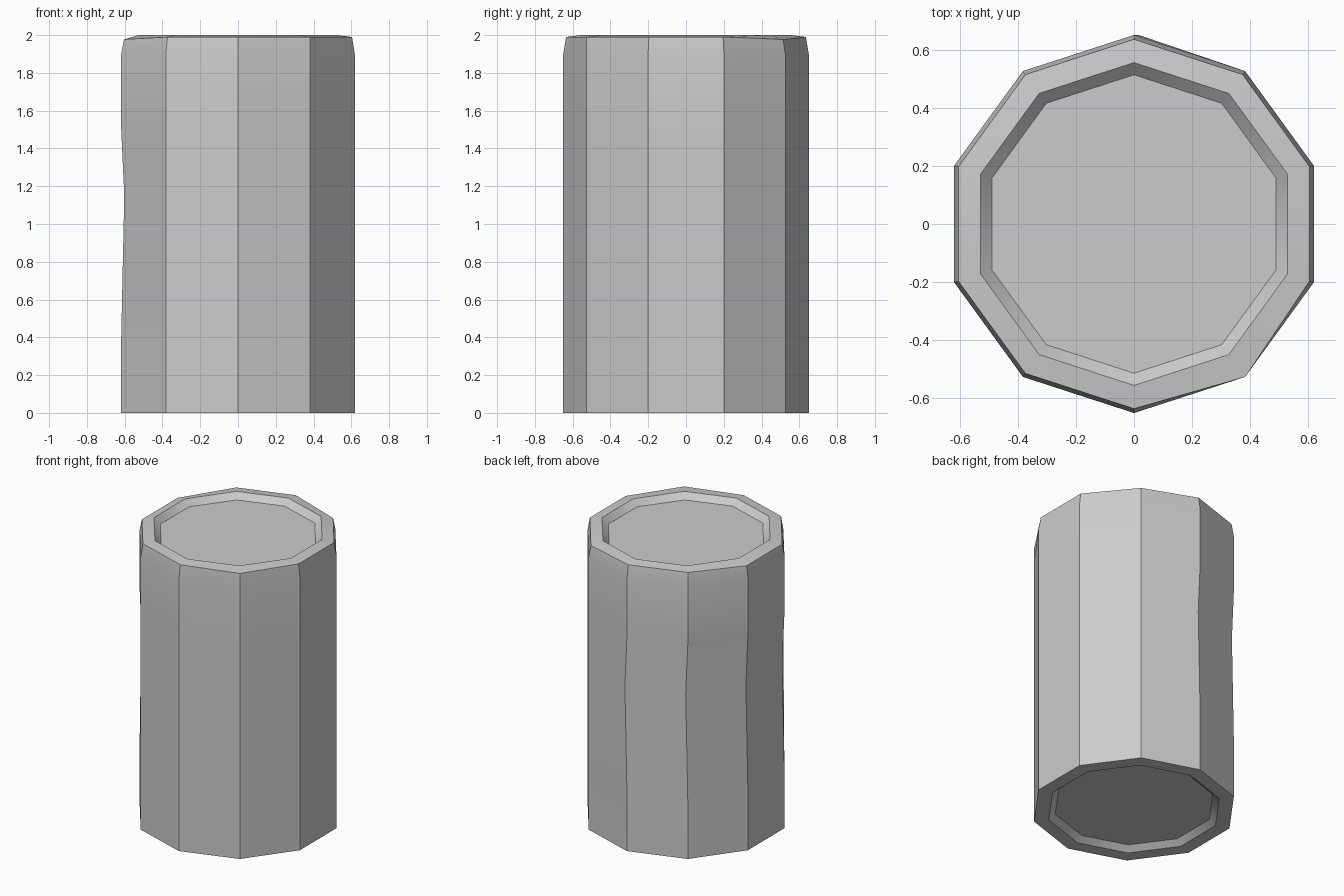
import bpy, bmesh, math
from mathutils import Vector

cube = bpy.data.objects.get("Cube")
if cube:
    bpy.data.objects.remove(cube, do_unlink=True)

SIDES = 10
DENTED = (2, 3, 4, 5)   # corners pushed in around the middle
DIPPED = (1, 4, 5)      # corners of the rim that sag slightly
SQUARE = 8              # corner without the top chamfer

grey = bpy.data.materials.new("can_grey")
grey.use_nodes = True
grey.diffuse_color = (0.6, 0.6, 0.6, 1)
grey.node_tree.nodes["Principled BSDF"].inputs["Base Color"].default_value = (0.6, 0.6, 0.6, 1)

# Can profile from the bottom recess up to the top recess: radius, height, kind
profile = [
    (0.513, 0.035, ""), (0.555, 0.0, ""), (0.65, 0.0, ""),
    (0.65, 0.4, ""), (0.65, 1.15, "dent"), (0.65, 1.5, ""),
    (0.65, 1.9, ""), (0.635, 1.99, "rim"),
    (0.555, 2.0, ""), (0.513, 1.96, ""),
]

bm = bmesh.new()


def corner(i, radius, z, kind):
    """One corner of a ring, with its small dent or sag."""
    if kind == "rim":
        if i == SQUARE:
            radius = 0.65
        if i in DIPPED:
            z -= 0.013
    angle = math.radians(18 + 36 * i)
    p = Vector((radius * math.cos(angle), radius * math.sin(angle), z))
    if kind == "dent" and i in DENTED:
        p.x += 0.016
    return bm.verts.new(p)


# Wall, rims and recess walls
rings = [[corner(i, *step) for i in range(SIDES)] for step in profile]
for low, high in zip(rings, rings[1:]):
    for i in range(SIDES):
        j = (i + 1) % SIDES
        bm.faces.new((low[i], low[j], high[j], high[i]))

# Recessed lid and base as triangle fans
for ring, z in ((rings[0], 0.035), (rings[-1], 1.96)):
    centre = bm.verts.new((0, 0, z))
    for i in range(SIDES):
        bm.faces.new((ring[i], ring[(i + 1) % SIDES], centre))

bmesh.ops.recalc_face_normals(bm, faces=bm.faces)
mesh = bpy.data.meshes.new("can_body")
bm.to_mesh(mesh)
bm.free()
mesh.materials.append(grey)

can = bpy.data.objects.new("can_body", mesh)
bpy.context.collection.objects.link(can)

# Smooth along the chamfer, sharp between the sides
bpy.ops.object.select_all(action="DESELECT")
can.select_set(True)
bpy.context.view_layer.objects.active = can
bpy.ops.object.shade_smooth_by_angle(angle=math.radians(30))
